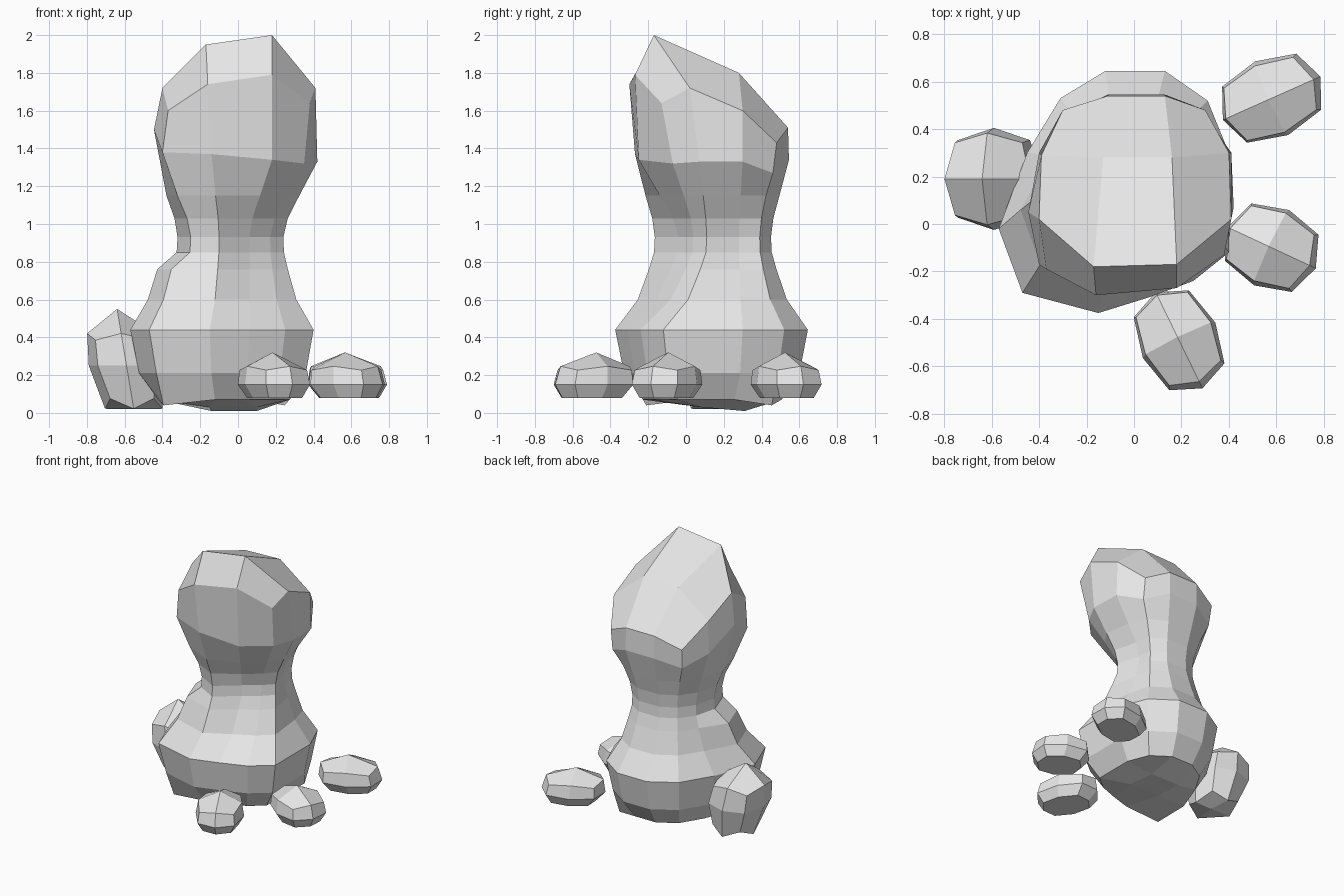
import bpy
import bmesh
import math
from mathutils import Vector, Matrix

old = bpy.data.objects.get("Cube")
if old:
    bpy.data.objects.remove(old, do_unlink=True)

clay = bpy.data.materials.new("plain_clay_grey")
clay.use_nodes = True
clay.diffuse_color = (0.8, 0.8, 0.8, 1)
clay.node_tree.nodes["Principled BSDF"].inputs["Base Color"].default_value = clay.diffuse_color


def finish(bm, name):
    """Turn a bmesh into a flat-shaded object with the clay material."""
    bmesh.ops.recalc_face_normals(bm, faces=bm.faces)
    mesh = bpy.data.meshes.new(name)
    bm.to_mesh(mesh)
    bm.free()
    mesh.materials.append(clay)
    obj = bpy.data.objects.new(name, mesh)
    bpy.context.scene.collection.objects.link(obj)


def blend(ring_a, ring_b, t, z, shoulder=0):
    """Mix two rings at a new height; shoulder pushes the right front edge outward."""
    mixed = [Vector(a).lerp(Vector(b), t) for a, b in zip(ring_a, ring_b)]
    for i, p in enumerate(mixed):
        p.z = z
        if i in (9, 10):
            p.x -= shoulder
    return mixed


def flat(points, z):
    return [Vector((x, y, z)) for x, y in points]


# Cross-sections: twelve points each, running round from front to left, back, right
crown = [(.18, -.27, 1.79), (.38, -.13, 1.64), (.41, .02, 1.72), (.4, .3, 1.6),
         (.3, .48, 1.43), (.13, .54, 1.51), (-.11, .54, 1.51), (-.3, .48, 1.43),
         (-.39, .29, 1.6), (-.4, .02, 1.72), (-.37, -.19, 1.6), (-.16, -.3, 1.74)]
jaw = [(.18, -.25, 1.34), (.35, -.07, 1.32), (.42, .07, 1.33), (.41, .3, 1.33),
       (.3, .46, 1.27), (.13, .545, 1.34), (-.11, .545, 1.34), (-.29, .46, 1.28),
       (-.4, .3, 1.36), (-.445, .05, 1.5), (-.4, -.17, 1.38), (-.14, -.27, 1.37)]
neck = flat([(.06, -.04), (.17, .04), (.24, .11), (.19, .28), (.18, .39), (.08, .45),
             (-.09, .45), (-.2, .39), (-.28, .28), (-.32, .12), (-.25, -.08), (-.1, -.165)], .93)
belly = flat([(.06, -.31), (.25, -.24), (.4, -.12), (.4, .3), (.31, .52), (.13, .645),
              (-.12, .645), (-.31, .53), (-.45, .3), (-.57, -.02), (-.47, -.29), (-.15, -.375)], .44)

# Underside: a rounded tub whose left back and right front corners dip low
middle = Vector((-.05, .15, 0))
tub, base = [], []
for i, p in enumerate(belly):
    tub.append(middle + (p - middle) * .91)
    tub[-1].z = .21
    low_corner = i in (4, 10)
    base.append(middle + (p - middle) * (.82 if low_corner else .72))
    base[-1].z = .04 if low_corner else .07

rings = [crown, jaw, blend(neck, jaw, .47, 1.15), blend(neck, jaw, .13, 1.03), neck,
         blend(neck, belly, .02, .85), blend(neck, belly, .15, .76, .07),
         blend(neck, belly, .43, .6, .05), belly, tub, base]

# Body: lofted rings closed by a three-by-three patch at each end
body = bmesh.new()
rows = [[body.verts.new(p) for p in ring] for ring in rings]
for upper, lower in zip(rows, rows[1:]):
    for i in range(12):
        j = (i + 1) % 12
        body.faces.new((upper[i], upper[j], lower[j], lower[i]))


def patch(ring, inner):
    """Close a ring with four inner points: front left, back left, back right, front right."""
    core = [body.verts.new(p) for p in inner]
    for k in range(4):
        a, b, c, d = (ring[(3 * k + n) % 12] for n in range(4))
        body.faces.new((a, b, c, core[k]))
        body.faces.new((core[k], c, d, core[(k + 1) % 4]))
    body.faces.new(core)


patch(rows[0], [(.18, -.17, 2), (.16, .28, 1.8), (-.13, .28, 1.79), (-.17, -.18, 1.95)])
patch(rows[-1], [(.1, .08, .03), (.1, .31, .01), (-.14, .31, .01), (-.15, .08, .03)])
finish(body, "body")


def pebble(name, centre, half, angle, floor, lean):
    """Faceted rounded lump: broad shoulders, a flattened narrower base."""
    bm = bmesh.new()
    bmesh.ops.create_cube(bm, size=2)
    bmesh.ops.subdivide_edges(bm, edges=bm.edges[:], cuts=1, use_grid_fill=True)
    turn = Matrix.Rotation(math.radians(angle), 3, "Z")
    # Sideways and vertical factors by how many axes a point lies out on
    upper = {1: (1, 1), 2: (.9, .57), 3: (.71, .45)}
    lower = {1: (1, 1), 2: (.76, .76), 3: (.58, .58)}
    for v in bm.verts:
        p = v.co.copy()
        wide, tall = (upper if p.z > .5 else lower)[sum(abs(c) > .5 for c in p)]
        p = Vector((p.x * wide + lean * p.z * tall, p.y * wide, p.z * tall))
        p = Vector(c * h for c, h in zip(p, half))
        p.z = max(p.z, floor)
        v.co = turn @ p + Vector(centre)
    finish(bm, name)


# Three low feet and one upright lump on the right flank
foot_size = (.225, .17, .17)
pebble("front_foot", (.19, -.49, .15), foot_size, -64, -.07, -.07)
pebble("left_front_foot", (.58, -.1, .15), (.205, .175, .17), -25, -.07, -.07)
pebble("left_back_foot", (.58, .53, .15), foot_size, 24, -.07, -.07)
pebble("right_side_lump", (-.59, .19, .25), (.2, .215, .3), 0, -.23, -.25)
